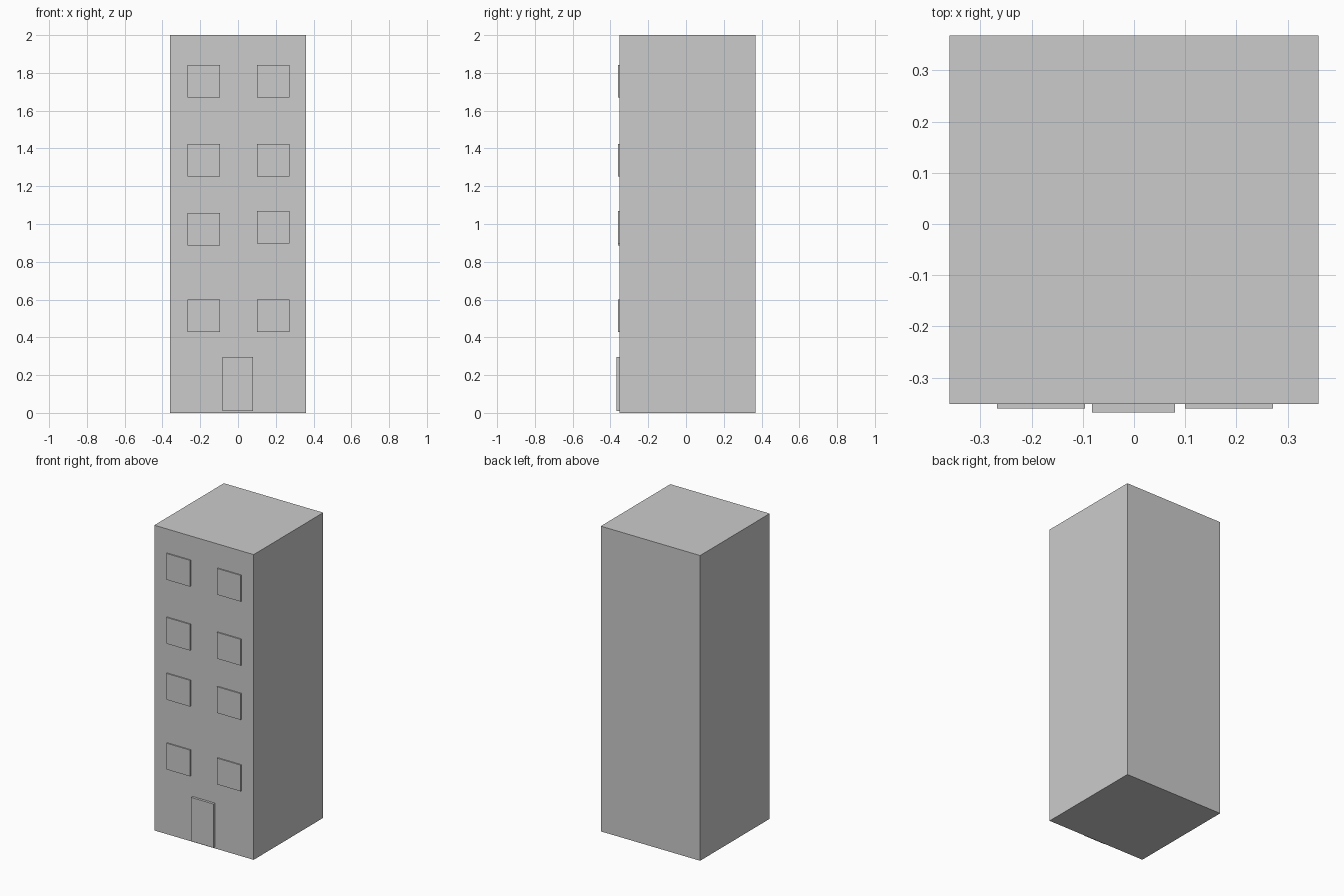
import bpy

if "Cube" in bpy.data.objects:
    bpy.data.objects.remove(bpy.data.objects["Cube"])


def box(name, x, y, z):
    """Axis-aligned box from (min, max) ranges."""
    bpy.ops.mesh.primitive_cube_add(size=1, location=[sum(r) / 2 for r in (x, y, z)])
    ob = bpy.context.object
    ob.name = name
    ob.scale = [r[1] - r[0] for r in (x, y, z)]
    bpy.ops.object.transform_apply(location=False, rotation=False, scale=True)
    return ob


FRONT = -0.352   # front wall plane
SINK = 0.004     # how far the trim is set into the wall
WIN = 0.172      # window size

# Tower block
box("building_body", (-0.36, 0.36), (FRONT, 0.368), (0, 2))

# Front door
box("front_door", (-0.082, 0.08), (-0.368, FRONT + SINK), (0.01, 0.297))

# Windows: column centre and the centre height on each floor
columns = {
    "left": (-0.182, (0.514, 0.971, 1.338, 1.757)),
    "right": (0.186, (0.514, 0.982, 1.338, 1.757)),
}
for side, (cx, heights) in columns.items():
    for floor, cz in enumerate(heights, 1):
        box(f"window_{side}_floor_{floor}",
            (cx - WIN / 2, cx + WIN / 2),
            (-0.36, FRONT + SINK),
            (cz - WIN / 2, cz + WIN / 2))
